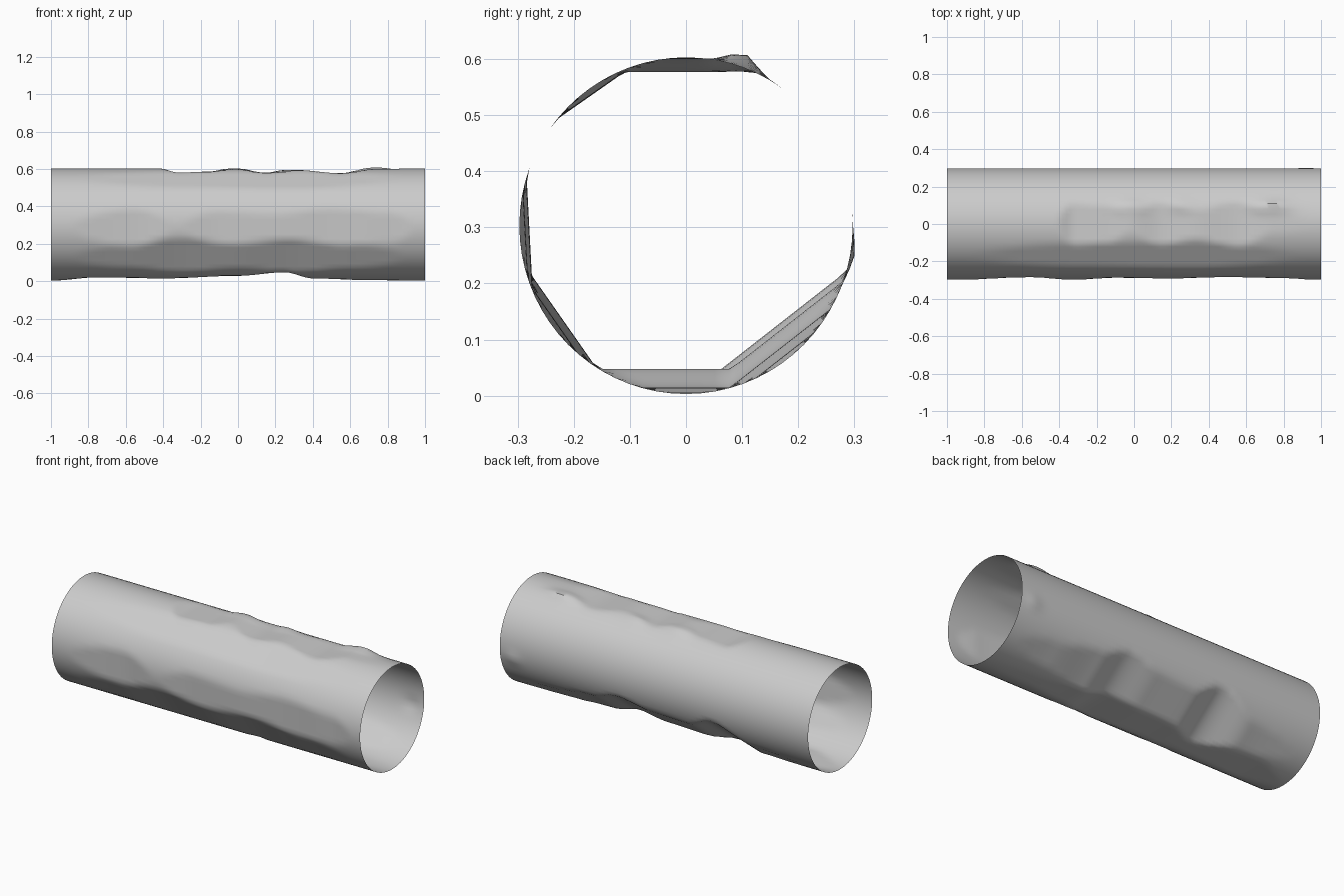
import bpy
import bmesh
from math import sin, cos, tau, radians, exp

cube = bpy.data.objects.get("Cube")
if cube:
    bpy.data.objects.remove(cube, do_unlink=True)

SEGMENTS, RINGS = 72, 100
CENTRE_Z = 0.303

# Flattened sides: direction around the tube (0 back, 90 top, 180 front) and
# how far the wall reaches that way, as (x, distance) stations
FLATS = [
    (90, [(-1, .3), (-.42, .3), (-.32, .278), (-.15, .283), (-.02, .297), (.15, .276),
          (.33, .29), (.55, .274), (.74, .297), (1, .3)]),
    (270, [(-1, .3), (-.75, .282), (-.4, .288), (0, .274), (.25, .255), (.4, .288),
           (.7, .297), (1, .3)]),
    (308, [(-1, .3), (-.6, .288), (-.36, .24), (-.2, .275), (.05, .27), (.25, .25),
           (.42, .275), (.7, .29), (1, .3)]),
    (183, [(-1, .3), (-.55, .28), (-.33, .297), (-.1, .284), (.2, .288), (.5, .279),
           (.8, .286), (1, .3)]),
    (215, [(-1, .3), (-.6, .29), (-.3, .277), (0, .288), (.3, .276), (.6, .288), (1, .3)]),
    (125, [(-1, .3), (-.3, .29), (.3, .287), (1, .3)]),
]

# Small raised lips: x, angle, height, length
LIPS = [(-.02, 71, .016, .08), (.25, 71, .01, .07), (.74, 71, .024, .1), (.92, -10, .008, .05)]


def reach(stations, x):
    for (x0, d0), (x1, d1) in zip(stations, stations[1:]):
        if x <= x1:
            t = (x - x0) / (x1 - x0)
            return d0 + (d1 - d0) * t * t * (3 - 2 * t)
    return stations[-1][1]


def wall_point(x, angle):
    y, z = .297 * cos(angle), .3 * sin(angle)
    for degrees, stations in FLATS:
        ny, nz = cos(radians(degrees)), sin(radians(degrees))
        excess = max(0, y * ny + z * nz - reach(stations, x))
        y, z = y - ny * excess, z - nz * excess
    for lip_x, degrees, height, length in LIPS:
        turn = (angle - radians(degrees) + tau / 2) % tau - tau / 2
        lift = height * exp(-((x - lip_x) / length) ** 2 - (turn / .11) ** 2)
        y, z = y + lift * cos(angle), z + lift * sin(angle)
    return x, y, z + CENTRE_Z


# Open, single-walled dented tube
bm = bmesh.new()
rings = [[bm.verts.new(wall_point(-1 + 2 * i / RINGS, tau * j / SEGMENTS))
          for j in range(SEGMENTS)] for i in range(RINGS + 1)]
for a, b in zip(rings, rings[1:]):
    for j in range(SEGMENTS):
        k = (j + 1) % SEGMENTS
        bm.faces.new((a[j], a[k], b[k], b[j]))
bmesh.ops.recalc_face_normals(bm, faces=bm.faces)
mesh = bpy.data.meshes.new("dented_tube")
bm.to_mesh(mesh)
bm.free()
tube = bpy.data.objects.new("dented_tube", mesh)
bpy.context.collection.objects.link(tube)

# Plain grey finish
grey = bpy.data.materials.new("light_grey")
grey.use_nodes = True
colour = (.6, .6, .6, 1)
grey.diffuse_color = colour
grey.node_tree.nodes["Principled BSDF"].inputs["Base Color"].default_value = colour
mesh.materials.append(grey)

bpy.context.view_layer.objects.active = tube
tube.select_set(True)
bpy.ops.object.shade_smooth_by_angle(angle=radians(40))
